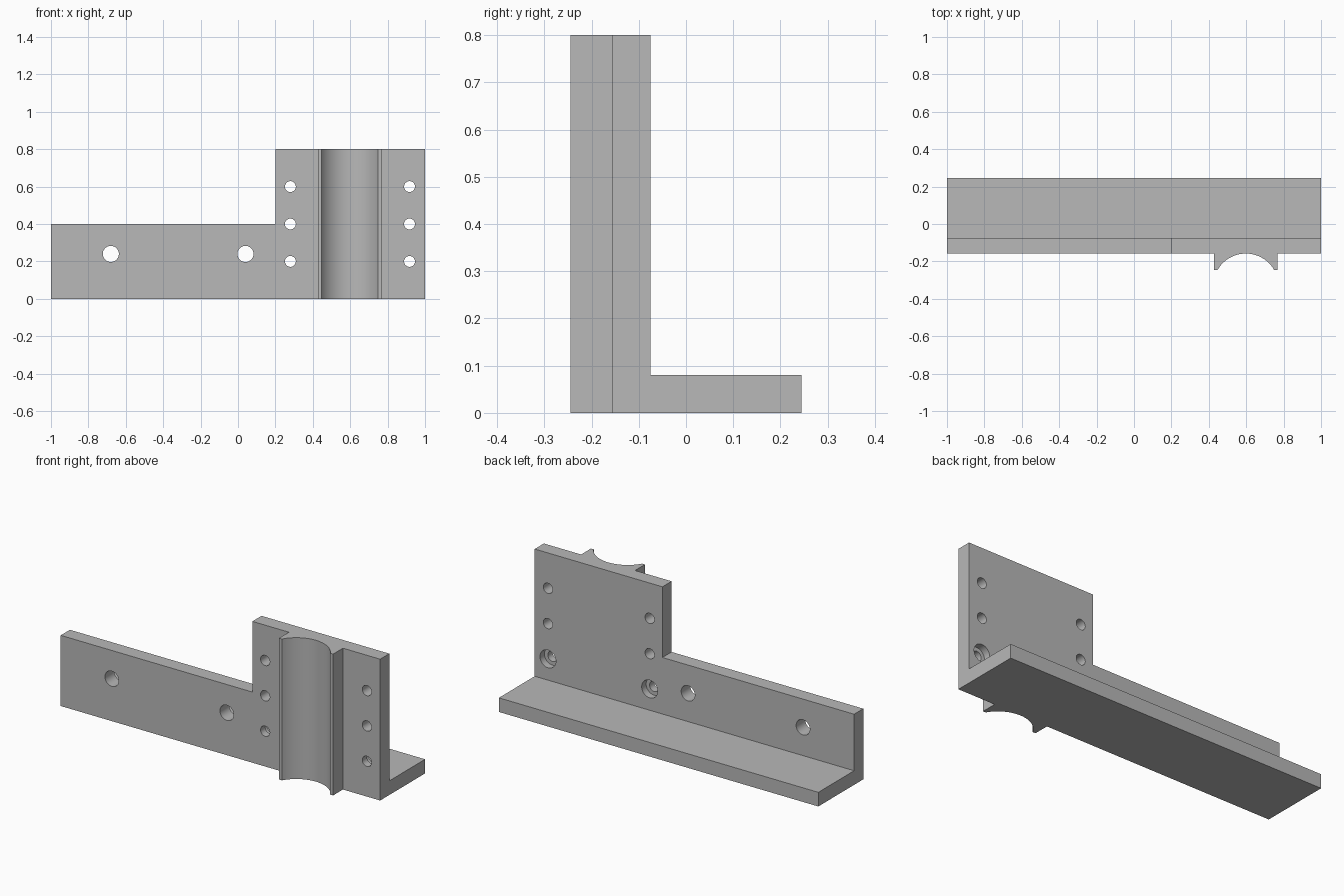
import bpy, bmesh, math
from mathutils import Matrix, Vector

cube = bpy.data.objects.get("Cube")
if cube:
    bpy.data.objects.remove(cube, do_unlink=True)

FRONT, INNER, BACK = -0.157, -0.075, 0.245   # plate front, plate back, flange edge
HEIGHT, LOW, FLOOR = 0.8, 0.4, 0.08          # tall plate, low plate, flange thickness

grey = bpy.data.materials.new("plain grey")
grey.use_nodes = True
colour = (0.48, 0.48, 0.48, 1)
grey.diffuse_color = colour
grey.node_tree.nodes["Principled BSDF"].inputs["Base Color"].default_value = colour


def make_object(name, bm):
    bmesh.ops.recalc_face_normals(bm, faces=bm.faces)
    mesh = bpy.data.meshes.new(name)
    bm.to_mesh(mesh)
    bm.free()
    mesh.materials.append(grey)
    obj = bpy.data.objects.new(name, mesh)
    bpy.context.collection.objects.link(obj)
    return obj


def extrude(name, points, direction):
    bm = bmesh.new()
    face = bm.faces.new([bm.verts.new(p) for p in points])
    geom = bmesh.ops.extrude_face_region(bm, geom=[face])["geom"]
    moved = [v for v in geom if isinstance(v, bmesh.types.BMVert)]
    bmesh.ops.translate(bm, verts=moved, vec=Vector(direction))
    return make_object(name, bm)


def drill(name, x, z, radius, y0, y1):
    bm = bmesh.new()
    place = Matrix.Translation((x, (y0 + y1) / 2, z)) @ Matrix.Rotation(math.pi / 2, 4, "X")
    bmesh.ops.create_cone(bm, cap_ends=True, segments=48, radius1=radius,
                          radius2=radius, depth=y1 - y0, matrix=place)
    return make_object(name, bm)


def combine(target, tool, operation):
    bpy.context.view_layer.objects.active = target
    mod = target.modifiers.new(tool.name, "BOOLEAN")
    mod.operation, mod.solver, mod.object = operation, "EXACT", tool
    bpy.ops.object.modifier_apply(modifier=mod.name)
    bpy.data.objects.remove(tool, do_unlink=True)


# L-shaped bracket running the full length
profile = [(FRONT, 0), (BACK, 0), (BACK, FLOOR), (INNER, FLOOR), (INNER, HEIGHT), (FRONT, HEIGHT)]
bracket = extrude("mounting_bracket", [(-1, y, z) for y, z in profile], (2, 0, 0))

# Lower the long arm of the plate
notch = [(-1.1, -0.4, LOW), (0.2, -0.4, LOW), (0.2, -0.4, 1), (-1.1, -0.4, 1)]
combine(bracket, extrude("arm_notch", notch, (0, 0.8, 0)), "DIFFERENCE")

# Large holes in the arm
for x in (-0.68, 0.04):
    combine(bracket, drill("arm_hole", x, 0.24, 0.043, -0.3, 0), "DIFFERENCE")

# Small holes either side of the cradle, the lowest pair counterbored from behind
for x in (0.28, 0.917):
    for z in (0.2, 0.4, 0.6):
        combine(bracket, drill("small_hole", x, z, 0.029, -0.3, 0), "DIFFERENCE")
    combine(bracket, drill("counterbore", x, 0.2, 0.05, INNER - 0.04, 0), "DIFFERENCE")

# Half-round cradle with two narrow lips
centre, outer, inner, tip = 0.598, 0.169, 0.151, -0.245
rise = FRONT - 0.001 - tip
radius = (inner ** 2 + rise ** 2) / (2 * rise)
sweep = math.asin(inner / radius)
outline = [(centre - outer, tip), (centre - outer, INNER - 0.04),
           (centre + outer, INNER - 0.04), (centre + outer, tip)]
for i in range(33):
    a = sweep * (1 - i / 16)
    outline.append((centre + radius * math.sin(a), tip + rise - radius * (1 - math.cos(a))))
cradle = extrude("tube_cradle", [(x, y, 0) for x, y in outline], (0, 0, HEIGHT))
combine(bracket, cradle, "UNION")

# Smooth curved walls, crisp edges
bpy.ops.object.select_all(action="DESELECT")
bracket.select_set(True)
bpy.context.view_layer.objects.active = bracket
bpy.ops.object.shade_smooth_by_angle(angle=math.radians(30))
